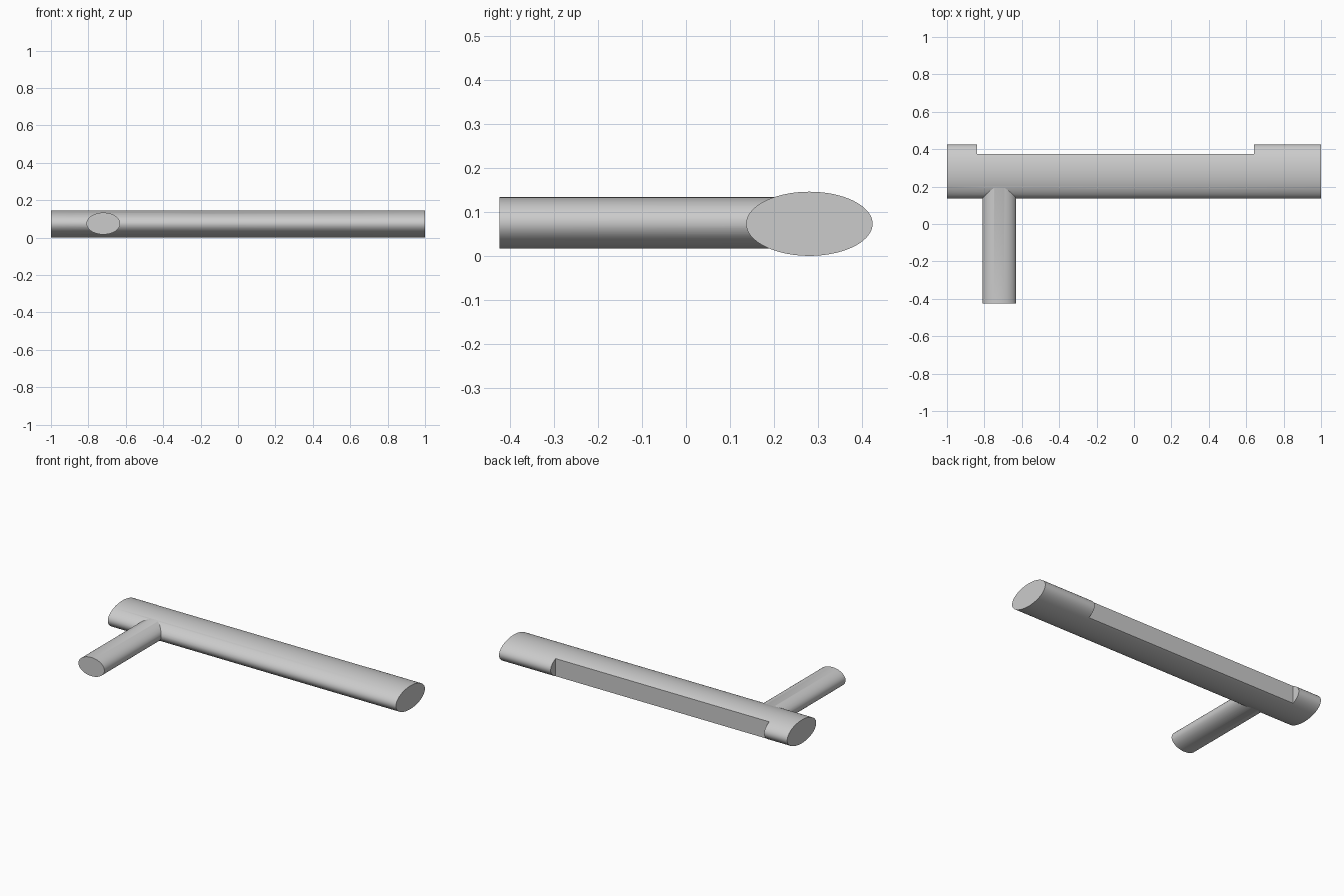
import bpy
from mathutils import Matrix, Vector
from math import radians

cube = bpy.data.objects.get("Cube")
if cube:
    bpy.data.objects.remove(cube, do_unlink=True)

grey = bpy.data.materials.new("plain grey")
grey.use_nodes = True
colour = (0.6, 0.6, 0.6, 1)
grey.diffuse_color = colour
grey.node_tree.nodes["Principled BSDF"].inputs["Base Color"].default_value = colour

MID_Z = 0.073


def oval_rod(name, centre, radii, length, turn, axis):
    """Elliptical rod: local x is the wide radius, local y the tall one."""
    bpy.ops.mesh.primitive_cylinder_add(vertices=96, radius=1, depth=1)
    rod = bpy.context.object
    rod.name = name
    shape = Matrix.Rotation(radians(turn), 4, axis) @ Matrix.Diagonal((*radii, length, 1))
    rod.data.transform(Matrix.Translation(Vector(centre)) @ shape)
    rod.data.materials.append(grey)
    return rod


def combine(target, other, operation):
    mod = target.modifiers.new(operation.lower(), "BOOLEAN")
    mod.object = other
    mod.operation = operation
    mod.solver = "EXACT"
    bpy.context.view_layer.objects.active = target
    bpy.ops.object.modifier_apply(modifier=mod.name)
    bpy.data.objects.remove(other, do_unlink=True)


# Long bar along x, wide in y
bar = oval_rod("handled_bar", (0, 0.281, MID_Z), (0.073, 0.144), 2, 90, "Y")

# Side handle along y, reaching into the bar
handle = oval_rod("side_handle", (-0.72, -0.0725, MID_Z + 0.002), (0.09, 0.0585), 0.705, 90, "X")
combine(bar, handle, "UNION")

# Flat recess along the back edge
bpy.ops.mesh.primitive_cube_add(size=1)
recess = bpy.context.object
recess.name = "recess_cutter"
recess.hide_render = True
recess.data.transform(Matrix.Translation((-0.099, 0.475, MID_Z)) @ Matrix.Diagonal((1.482, 0.2, 0.4, 1)))
combine(bar, recess, "DIFFERENCE")

# Smooth sides, crisp ends and seams
bpy.ops.object.select_all(action="DESELECT")
bar.select_set(True)
bpy.context.view_layer.objects.active = bar
bpy.ops.object.shade_smooth_by_angle(angle=radians(25))
